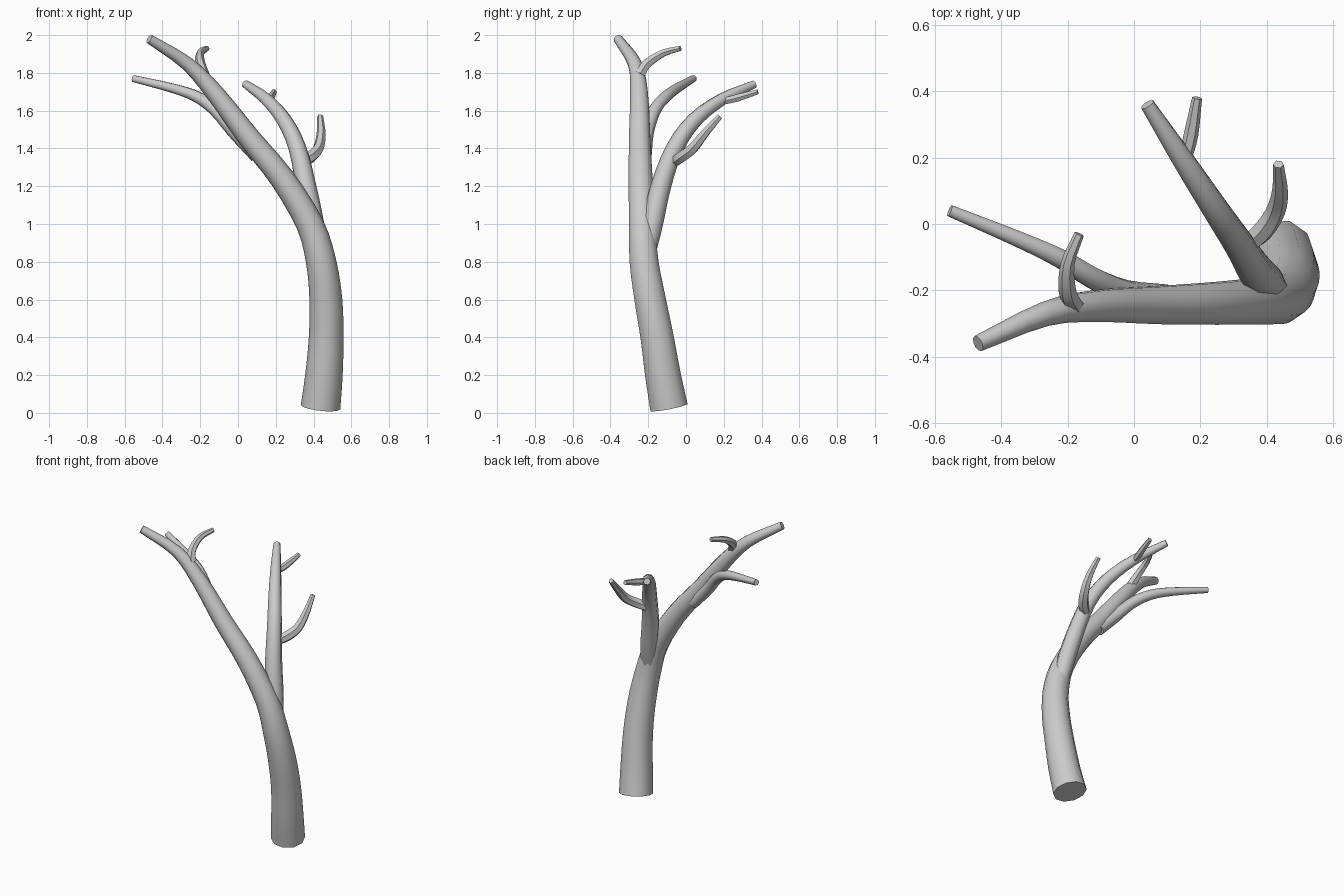
import bpy, bmesh, math
from mathutils import Vector

if "Cube" in bpy.data.objects:
    bpy.data.objects.remove(bpy.data.objects["Cube"])


def catmull(p0, p1, p2, p3, t):
    return 0.5 * (2 * p1 + (p2 - p0) * t + (2 * p0 - 5 * p1 + 4 * p2 - p3) * t * t
                  + (3 * p1 - p0 - 3 * p2 + p3) * t ** 3)


def limb(name, pts, sides, steps=3):
    """Tapered, capped tube through (x, y, z, radius) points."""
    p = [Vector(q) for q in pts]
    p = [2 * p[0] - p[1]] + p + [2 * p[-1] - p[-2]]
    path = [catmull(*p[i:i + 4], s / steps)
            for i in range(len(p) - 3) for s in range(steps)] + [p[-2]]
    bm = bmesh.new()
    rings = []
    side = Vector((1, 0, 0))
    for i, q in enumerate(path):
        a, b = path[max(i - 1, 0)], path[min(i + 1, len(path) - 1)]
        tan = (b.xyz - a.xyz).normalized()
        side = (side - tan * side.dot(tan)).normalized()
        up = tan.cross(side)
        ring = []
        for k in range(sides):
            ang = 2 * math.pi * k / sides
            ring.append(bm.verts.new(q.xyz + q.w * (side * math.cos(ang) + up * math.sin(ang))))
        rings.append(ring)
    for r0, r1 in zip(rings, rings[1:]):
        for k in range(sides):
            n = (k + 1) % sides
            bm.faces.new((r0[k], r0[n], r1[n], r1[k]))
    bm.faces.new(rings[0][::-1])
    bm.faces.new(rings[-1])
    mesh = bpy.data.meshes.new(name)
    bm.to_mesh(mesh)
    bm.free()
    ob = bpy.data.objects.new(name, mesh)
    bpy.context.collection.objects.link(ob)
    bpy.ops.object.select_all(action='DESELECT')
    ob.select_set(True)
    bpy.context.view_layer.objects.active = ob
    bpy.ops.object.shade_smooth_by_angle(angle=math.radians(50))
    return ob


# Trunk, sweeping left into the tallest limb
limb("trunk", [(.437, -.09, .03, .105), (.455, -.122, .2, .099), (.467, -.153, .4, .092),
               (.465, -.19, .6, .087), (.44, -.222, .8, .080), (.38, -.232, 1.0, .073),
               (.235, -.24, 1.24, .066), (.06, -.245, 1.455, .059), (-.12, -.248, 1.69, .049),
               (-.27, -.272, 1.85, .037), (-.47, -.36, 1.98, .025)], 10)

# Large fork toward the back
limb("back_branch", [(.42, -.205, .86, .048), (.40, -.178, 1.0, .056), (.36, -.133, 1.2, .054),
                     (.315, -.06, 1.4, .047), (.245, .045, 1.55, .041),
                     (.15, .19, 1.66, .034), (.04, .36, 1.74, .022)], 8)

# Left side branch
limb("left_branch", [(.10, -.22, 1.36, .038), (-.02, -.207, 1.49, .038), (-.12, -.165, 1.605, .035),
                     (-.22, -.105, 1.675, .031), (-.35, -.045, 1.72, .026),
                     (-.555, .04, 1.77, .019)], 8)

# Small twigs
limb("top_twig", [(-.18, -.245, 1.79, .03), (-.20, -.205, 1.85, .027),
                  (-.20, -.12, 1.905, .021), (-.165, -.03, 1.93, .015)], 6)
limb("right_twig", [(.34, -.06, 1.33, .03), (.385, -.025, 1.355, .033), (.425, .035, 1.40, .030),
                    (.44, .1, 1.48, .024), (.435, .18, 1.57, .016)], 6)
limb("end_twig", [(.155, .2, 1.65, .02), (.172, .27, 1.667, .022), (.19, .38, 1.70, .015)], 6)
